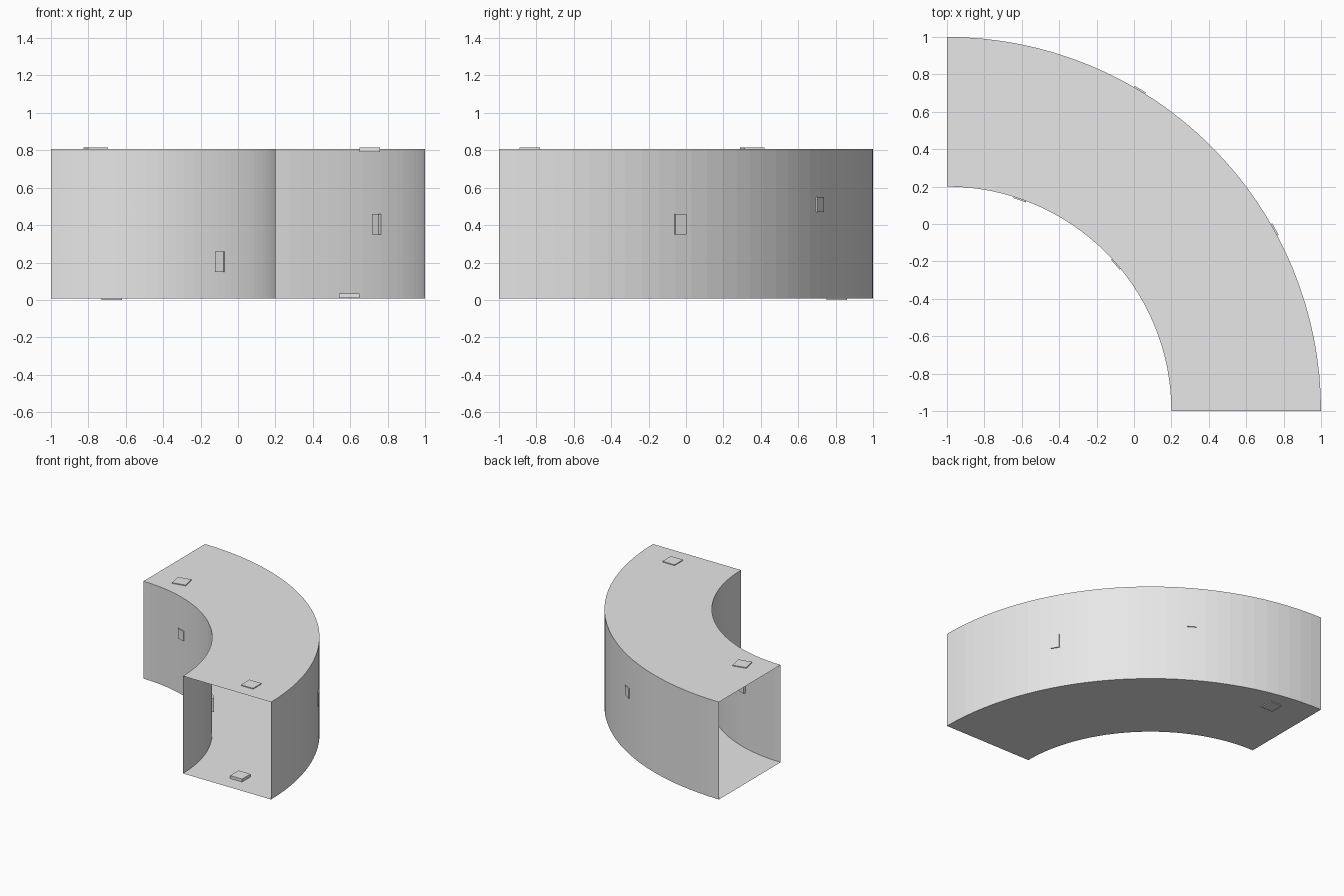
import bpy, bmesh, math
from mathutils import Matrix, Vector

cube = bpy.data.objects.get("Cube")
if cube:
    bpy.data.objects.remove(cube)

grey = bpy.data.materials.new("light_grey")
grey.use_nodes = True
grey.diffuse_color = (0.8, 0.8, 0.8, 1)
grey.node_tree.nodes["Principled BSDF"].inputs["Base Color"].default_value = (0.8, 0.8, 0.8, 1)

CENTRE = Vector((-1, -1, 0))     # centre of the bend
INNER, OUTER = 1.2, 2.0
FLOOR, CEILING = 0.008, 0.808
SEGMENTS = 32


def finish(name, bm):
    mesh = bpy.data.meshes.new(name)
    bm.to_mesh(mesh)
    bm.free()
    mesh.materials.append(grey)
    obj = bpy.data.objects.new(name, mesh)
    bpy.context.collection.objects.link(obj)
    return obj


def plate(name, size, matrix):
    bm = bmesh.new()
    bmesh.ops.create_cube(bm, size=1, matrix=matrix @ Matrix.Diagonal((*size, 1)))
    return finish(name, bm)


def flat_plate(name, x, y, bottom, top, turn=0):
    """Small square plate set in the floor or ceiling."""
    place = Matrix.Translation((x, y, (bottom + top) / 2))
    plate(name, (0.11, 0.11, top - bottom), place @ Matrix.Rotation(math.radians(turn), 4, "Z"))


def wall_plate(name, radius, angle, z, width, height):
    """Small upright plate set in a curved wall."""
    spin = Matrix.Rotation(math.radians(angle), 4, "Z")
    place = Matrix.Translation(CENTRE) @ spin @ Matrix.Translation((radius, 0, z))
    plate(name, (0.025, width, height), place)


# Curved square duct, open at both ends: a square profile swept a quarter turn
bm = bmesh.new()
corners = [(INNER, FLOOR), (OUTER, FLOOR), (OUTER, CEILING), (INNER, CEILING)]
ring = [bm.verts.new(CENTRE + Vector((r, 0, z))) for r, z in corners]
edges = [bm.edges.new((ring[i], ring[(i + 1) % 4])) for i in range(4)]
bmesh.ops.spin(bm, geom=ring + edges, cent=CENTRE, axis=(0, 0, 1),
               angle=math.pi / 2, steps=SEGMENTS)
bmesh.ops.recalc_face_normals(bm, faces=bm.faces)
finish("curved_duct", bm)

# Plates in the ceiling and floor
flat_plate("ceiling_plate_back", -0.76, 0.355, 0.79, 0.815, 12)
flat_plate("ceiling_plate_front", 0.705, -0.835, 0.79, 0.815)
flat_plate("floor_plate_front", 0.595, -0.82, 0.01, 0.034)
flat_plate("floor_plate_back", -0.675, 0.805, 0, 0.025)

# Plates in the outer and inner walls
wall_plate("outer_plate_front", OUTER - 0.005, 29, 0.405, 0.07, 0.11)
wall_plate("outer_plate_back", OUTER - 0.005, 59, 0.51, 0.07, 0.08)
wall_plate("inner_plate_front", INNER + 0.005, 41, 0.205, 0.07, 0.11)
wall_plate("inner_plate_back", INNER + 0.005, 71, 0.5, 0.07, 0.08)
